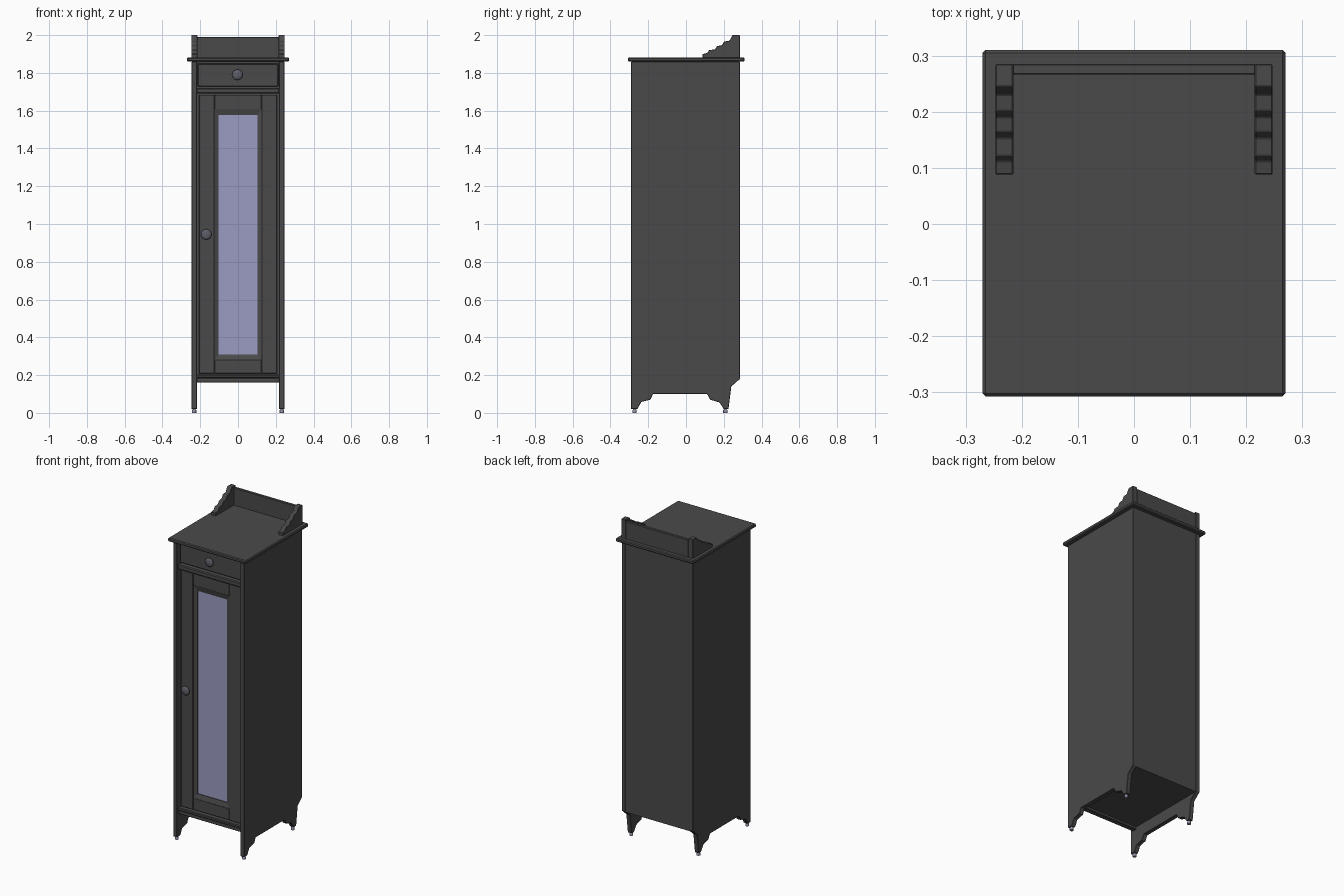
import bpy, bmesh, math
from mathutils import Matrix

cube = bpy.data.objects.get("Cube")
if cube:
    bpy.data.objects.remove(cube, do_unlink=True)


def material(name, rgb):
    m = bpy.data.materials.new(name)
    m.use_nodes = True
    m.diffuse_color = (*rgb, 1)
    m.node_tree.nodes["Principled BSDF"].inputs["Base Color"].default_value = (*rgb, 1)
    return m


WOOD = material("dark wood", (0.068, 0.068, 0.068))
GLASS = material("blue glass", (0.33, 0.33, 0.55))
METAL = material("knob metal", (0.11, 0.11, 0.14))
PIN = material("foot metal", (0.28, 0.28, 0.38))


def finish(name, bm, mat, bevel=0.0, smooth=False):
    bmesh.ops.recalc_face_normals(bm, faces=bm.faces[:])
    me = bpy.data.meshes.new(name)
    bm.to_mesh(me)
    bm.free()
    me.materials.append(mat)
    ob = bpy.data.objects.new(name, me)
    bpy.context.collection.objects.link(ob)
    if bevel:
        mod = ob.modifiers.new("edge", 'BEVEL')
        mod.width = bevel
        mod.segments = 1
        mod.limit_method = 'ANGLE'
    if smooth:
        bpy.ops.object.select_all(action='DESELECT')
        ob.select_set(True)
        bpy.context.view_layer.objects.active = ob
        bpy.ops.object.shade_smooth_by_angle(angle=math.radians(35))
    return ob


def box(name, x, y, z, mat=WOOD, bevel=0.0):
    bm = bmesh.new()
    bmesh.ops.create_cube(bm, size=1)
    for v in bm.verts:
        for i, (lo, hi) in enumerate((x, y, z)):
            v.co[i] = hi if v.co[i] > 0 else lo
    return finish(name, bm, mat, bevel)


def side_plate(name, profile, x0, x1, bevel=0.0):
    """Extrude a y/z outline along x."""
    bm = bmesh.new()
    face = bm.faces.new([bm.verts.new((x0, y, z)) for y, z in profile])
    ext = bmesh.ops.extrude_face_region(bm, geom=[face])
    for v in ext["geom"]:
        if isinstance(v, bmesh.types.BMVert):
            v.co.x = x1
    return finish(name, bm, WOOD, bevel)


def lathe(name, profile, matrix, mat, steps=20):
    """Revolve a radius/height outline about z, then place it."""
    bm = bmesh.new()
    vs = [bm.verts.new((r, 0, h)) for r, h in profile]
    es = [bm.edges.new(p) for p in zip(vs, vs[1:])]
    bmesh.ops.spin(bm, geom=vs + es, cent=(0, 0, 0), axis=(0, 0, 1),
                   angle=math.tau, steps=steps)
    bmesh.ops.remove_doubles(bm, verts=bm.verts[:], dist=1e-5)
    bm.transform(matrix)
    return finish(name, bm, mat, smooth=True)


# Side panels with cut-out feet, gallery brackets and foot pins
side = [(-0.29, 1.86), (-0.29, 0.02), (-0.257, 0.02), (-0.237, 0.058),
        (-0.188, 0.07), (-0.175, 0.10), (0.112, 0.10), (0.128, 0.07),
        (0.178, 0.055), (0.2, 0.02), (0.225, 0.02), (0.24, 0.14),
        (0.285, 0.18), (0.285, 1.86)]
bracket = [(0.285, 1.88), (0.088, 1.88), (0.088, 1.9), (0.112, 1.905),
           (0.122, 1.921), (0.153, 1.924), (0.165, 1.942), (0.19, 1.946),
           (0.202, 1.966), (0.23, 1.97), (0.246, 2.0), (0.285, 2.0)]
for label, s in (("left", 1), ("right", -1)):
    side_plate(label + "_side_panel", side, s * 0.218, s * 0.245, 0.002)
    side_plate(label + "_gallery_bracket", bracket, s * 0.215, s * 0.247, 0.002)
    for end, y in (("front", -0.272), ("back", 0.208)):
        lathe(f"{end}_{label}_foot_pin", [(0, 0), (0.011, 0), (0.011, 0.014), (0.006, 0.022), (0, 0.022)],
              Matrix.Translation((s * 0.232, y, 0)), PIN, 12)

# Carcass, top and gallery
box("carcass", (-0.22, 0.22), (-0.242, 0.283), (0.175, 1.86))
box("top_board", (-0.27, 0.27), (-0.307, 0.31), (1.86, 1.882), bevel=0.005)
box("gallery_back", (-0.217, 0.217), (0.266, 0.285), (1.88, 1.99), bevel=0.002)

# Front rails
box("bottom_rail", (-0.22, 0.22), (-0.272, -0.24), (0.16, 0.185), bevel=0.003)
box("bottom_ledge", (-0.22, 0.22), (-0.281, -0.24), (0.185, 0.203), bevel=0.004)
box("middle_rail", (-0.22, 0.22), (-0.281, -0.24), (1.69, 1.72), bevel=0.005)
box("top_rail", (-0.22, 0.22), (-0.272, -0.24), (1.85, 1.862))

# Drawer front
box("drawer_front", (-0.214, 0.214), (-0.266, -0.24), (1.727, 1.848), bevel=0.004)

# Door: stiles, rails, sloped moulding and glass
for label, s in (("left", 1), ("right", -1)):
    box(label + "_door_stile", sorted((s * 0.125, s * 0.207)), (-0.266, -0.24), (0.209, 1.684), bevel=0.002)
box("door_bottom_rail", (-0.125, 0.125), (-0.264, -0.24), (0.209, 0.282), bevel=0.002)
box("door_top_rail", (-0.125, 0.125), (-0.264, -0.24), (1.608, 1.684), bevel=0.002)

bm = bmesh.new()


def rectangle(w, z0, z1, y):
    return [bm.verts.new(p) for p in ((-w, y, z0), (w, y, z0), (w, y, z1), (-w, y, z1))]


loops = [rectangle(0.125, 0.282, 1.608, -0.243), rectangle(0.125, 0.282, 1.608, -0.261),
         rectangle(0.102, 0.31, 1.576, -0.253), rectangle(0.102, 0.31, 1.576, -0.243)]
for a, b in zip(loops, loops[1:] + loops[:1]):
    for i in range(4):
        j = (i + 1) % 4
        bm.faces.new((a[i], a[j], b[j], b[i]))
finish("door_moulding", bm, WOOD)
box("door_glass", (-0.102, 0.102), (-0.249, -0.241), (0.31, 1.576), GLASS)

# Round knobs facing the front
knob = [(0, 0), (0.012, 0), (0.011, 0.006), (0.026, 0.009), (0.028, 0.014),
        (0.024, 0.019), (0.017, 0.022), (0, 0.024)]
for name, x, z in (("drawer_knob", -0.003, 1.79), ("door_knob", -0.168, 0.945)):
    lathe(name, knob, Matrix.Translation((x, -0.266, z)) @ Matrix.Rotation(math.pi / 2, 4, 'X'), METAL)
